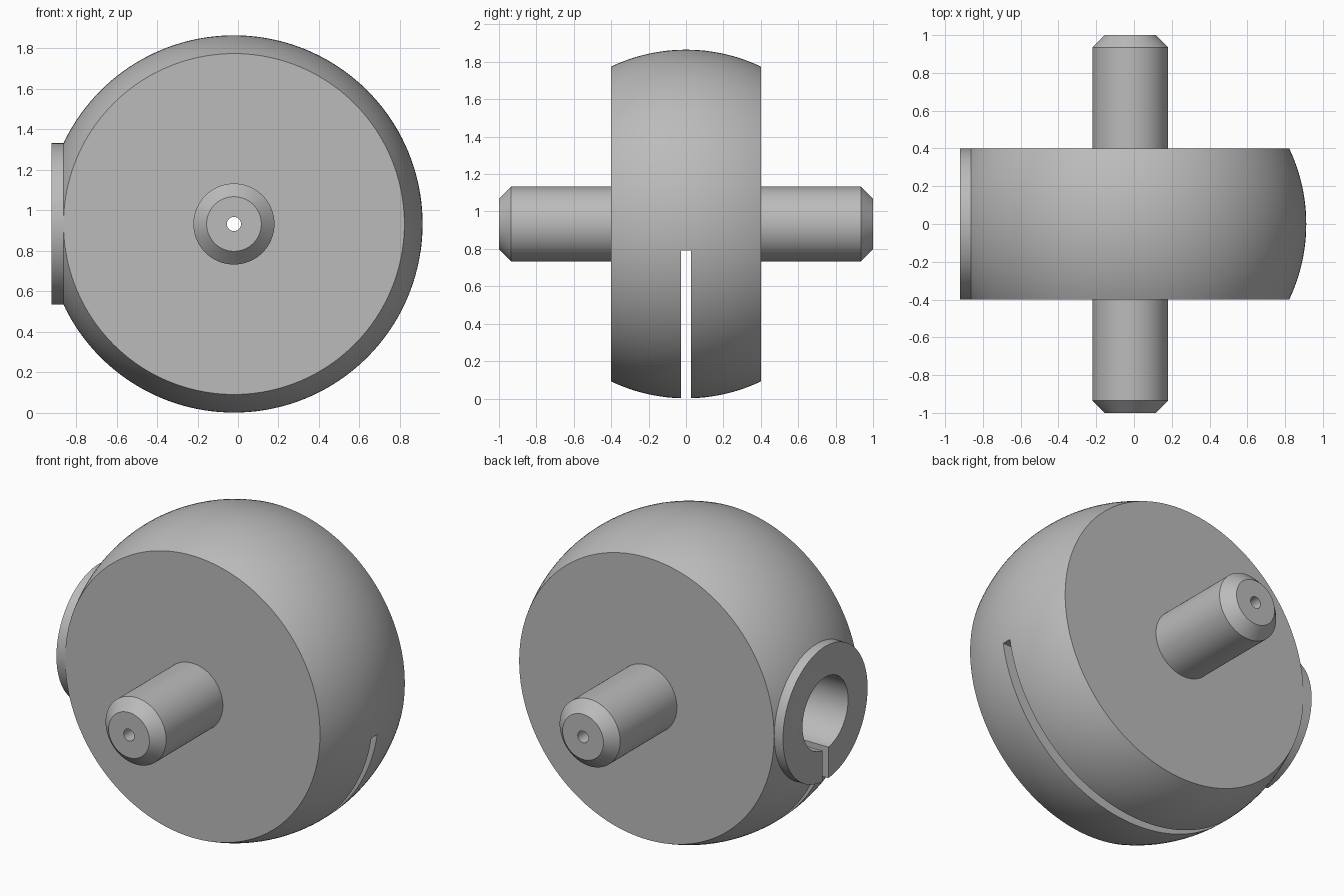
import bpy, bmesh, math
from mathutils import Matrix, Vector

if "Cube" in bpy.data.objects:
    bpy.data.objects.remove(bpy.data.objects["Cube"], do_unlink=True)

CX, CZ = -0.02, 0.933          # centre of the ball
R, HALF = 0.932, 0.4           # ball radius, half width between flats
SHAFT_R, BORE_R, BOSS_R = 0.2, 0.215, 0.399

steel = bpy.data.materials.new("grey_steel")
steel.use_nodes = True
colour = (0.5, 0.5, 0.5, 1)
steel.diffuse_color = colour
steel.node_tree.nodes["Principled BSDF"].inputs["Base Color"].default_value = colour


def add_object(name, bm):
    bmesh.ops.recalc_face_normals(bm, faces=bm.faces)
    mesh = bpy.data.meshes.new(name)
    bm.to_mesh(mesh)
    bm.free()
    mesh.materials.append(steel)
    obj = bpy.data.objects.new(name, mesh)
    bpy.context.collection.objects.link(obj)
    return obj


def lathe_y(name, profile, steps):
    """Revolve a closed (radius, y) loop about the shaft axis."""
    bm = bmesh.new()
    rings = []
    for i in range(steps):
        a = math.tau * i / steps
        rings.append([bm.verts.new((CX + r * math.cos(a), y, CZ + r * math.sin(a)))
                      for r, y in profile])
    n = len(profile)
    for i, ring in enumerate(rings):
        nxt = rings[(i + 1) % steps]
        for j in range(n):
            k = (j + 1) % n
            bm.faces.new((ring[j], ring[k], nxt[k], nxt[j]))
    return add_object(name, bm)


def cylinder_x(name, radius, x0, x1):
    bm = bmesh.new()
    place = Matrix.Translation(((x0 + x1) / 2, 0, CZ)) @ Matrix.Rotation(math.pi / 2, 4, 'Y')
    bmesh.ops.create_cone(bm, cap_ends=True, segments=96, radius1=radius,
                          radius2=radius, depth=x1 - x0, matrix=place)
    return add_object(name, bm)


def box(name, low, high):
    bm = bmesh.new()
    low, high = Vector(low), Vector(high)
    place = Matrix.Translation((low + high) / 2) @ Matrix.Diagonal((high - low).to_4d())
    bmesh.ops.create_cube(bm, size=1, matrix=place)
    return add_object(name, bm)


def combine(target, tool, operation):
    """Apply a boolean and remove the tool object."""
    mod = target.modifiers.new(tool.name, 'BOOLEAN')
    mod.operation, mod.object, mod.solver = operation, tool, 'EXACT'
    graph = bpy.context.evaluated_depsgraph_get()
    mesh = bpy.data.meshes.new_from_object(target.evaluated_get(graph))
    target.modifiers.clear()
    target.data = mesh
    bpy.data.objects.remove(tool, do_unlink=True)


# Ball with flats, chamfered stub shafts and a fine axial hole
edge = math.asin(HALF / R)
arc = [edge * (i / 12 - 1) for i in range(25)]
end = [(0.035, 1), (0.135, 1), (SHAFT_R, 0.935), (SHAFT_R, HALF)]
profile = ([(r, -y) for r, y in end]
           + [(R * math.cos(t), R * math.sin(t)) for t in arc]
           + end[::-1])
ball = lathe_y("ball_with_shafts", profile, 160)

# Round boss on the side, faced off flat
combine(ball, cylinder_x("boss", BOSS_R, -0.92, -0.8), 'UNION')
combine(ball, box("facing_cutter", (-1.2, -0.6, 0.3), (-0.92, 0.6, 1.6)), 'DIFFERENCE')

# Blind bore in the boss and the slot below it
combine(ball, cylinder_x("bore_cutter", BORE_R, -1.2, -0.25), 'DIFFERENCE')
combine(ball, box("slot_cutter", (-1.5, -0.028, -0.2), (1.5, 0.028, 0.79)), 'DIFFERENCE')

# Smooth curved faces, keep machined edges crisp
bpy.ops.object.select_all(action='DESELECT')
ball.select_set(True)
bpy.context.view_layer.objects.active = ball
bpy.ops.object.shade_smooth_by_angle(angle=math.radians(25))
